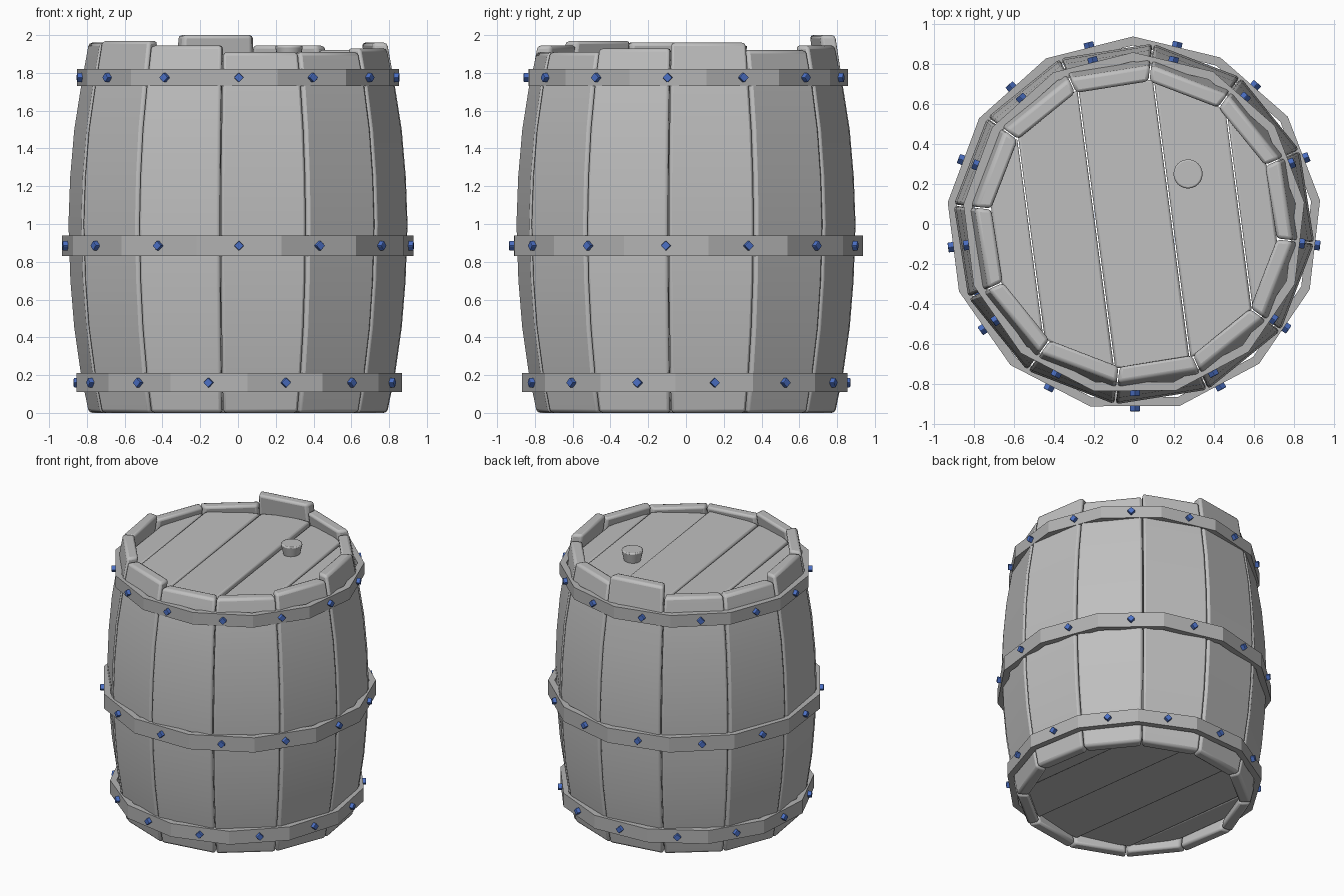
import bpy, bmesh, math
from mathutils import Matrix, Vector

old = bpy.data.objects.get("Cube")
if old:
    bpy.data.objects.remove(old, do_unlink=True)


def material(name, rgb):
    m = bpy.data.materials.new(name)
    m.use_nodes = True
    m.diffuse_color = (*rgb, 1)
    bsdf = next(n for n in m.node_tree.nodes if n.type == "BSDF_PRINCIPLED")
    bsdf.inputs["Base Color"].default_value = (*rgb, 1)
    return m


WOOD = material("grey_wood", (0.52, 0.52, 0.52))
BAND = material("grey_band", (0.45, 0.45, 0.45))
BLUE = material("blue_rivet", (0.07, 0.16, 0.55))


def finish(name, bm, mat, bevel=0, smooth=None):
    bmesh.ops.recalc_face_normals(bm, faces=bm.faces)
    me = bpy.data.meshes.new(name)
    bm.to_mesh(me)
    bm.free()
    me.materials.append(mat)
    ob = bpy.data.objects.new(name, me)
    bpy.context.collection.objects.link(ob)
    if bevel:
        mod = ob.modifiers.new("soft_edges", "BEVEL")
        mod.width, mod.segments = bevel, 2
        mod.limit_method, mod.angle_limit = "ANGLE", math.radians(50)
    if smooth:
        bpy.ops.object.select_all(action="DESELECT")
        ob.select_set(True)
        bpy.context.view_layer.objects.active = ob
        bpy.ops.object.shade_smooth_by_angle(angle=math.radians(smooth))
    return ob


def loft(bm, rings):
    """Closed solid through matching rings of points."""
    rows = [[bm.verts.new(p) for p in ring] for ring in rings]
    n = len(rows[0])
    for a, b in zip(rows, rows[1:]):
        for i in range(n):
            j = (i + 1) % n
            bm.faces.new((a[i], a[j], b[j], b[i]))
    bm.faces.new(rows[0])
    bm.faces.new(rows[-1])


# Staves: bulging boards of uneven height around the barrel
STAVES = 12
TOPS = [1.96, 1.92, 1.945, 2.0, 1.92, 1.92, 1.96, 1.97, 1.945, 1.91, 1.91, 1.93]
BULGE = [(0, 0.77), (0.2, 0.81), (0.45, 0.845), (0.7, 0.865), (1.0, 0.875),
         (1.25, 0.866), (1.5, 0.845), (1.73, 0.81)]
THICK = 0.08
half = math.tan(math.pi / STAVES)
for k, top in enumerate(TOPS):
    bm = bmesh.new()
    rings = []
    for z, r in BULGE + [(top, 0.77)]:
        inner = r - THICK
        wo, wi = r * half - 0.003, inner * half - 0.003
        rings.append([(r, -wo, z), (r, wo, z), (inner, wi, z), (inner, -wi, z)])
    loft(bm, rings)
    bm.transform(Matrix.Rotation(math.radians(9) + k * math.tau / STAVES, 4, "Z"))
    finish(f"stave_{k + 1}", bm, WOOD, bevel=0.018, smooth=50)


# Lid and base: five boards each, cut to a circle and slightly rolled
def boards(name, z, thick, rolls):
    edges = [-0.70, -0.52, -0.19, 0.19, 0.53, 0.70]
    R = 0.725
    for i, roll in enumerate(rolls):
        a, b = edges[i] + 0.003, edges[i + 1] - 0.003
        us = [a + (b - a) * t / 4 for t in range(5)]
        outline = [(u, math.sqrt(R * R - u * u)) for u in us]
        outline += [(u, -v) for u, v in reversed(outline)]
        mid = (a + b) / 2
        bm = bmesh.new()
        loft(bm, [[(u, v, z + h + (u - mid) * roll) for u, v in outline]
                  for h in (0, thick)])
        bm.transform(Matrix.Rotation(math.radians(7.5), 4, "Z"))
        finish(f"{name}_{i + 1}", bm, WOOD, bevel=0.012, smooth=50)


boards("lid_board", 1.81, 0.06, [0.06, -0.07, 0.05, 0.07, -0.06])
boards("base_board", 0.06, 0.06, [-0.07, 0.08, 0.08, 0.08, 0.06])

# Stopper on the lid
bm = bmesh.new()
bmesh.ops.create_cone(bm, cap_ends=True, segments=24, radius1=0.055, radius2=0.075,
                      depth=0.09, matrix=Matrix.Translation((0.27, 0.25, 1.9)))
finish("stopper", bm, WOOD, bevel=0.01, smooth=50)

# Hoops: thirteen-sided bands, with one rivet in the middle of each side
SIDES = 13
step = math.tau / SIDES
for name, z0, z1, r, start in (("lower", 0.11, 0.21, 0.87, -100.5),
                               ("middle", 0.83, 0.94, 0.937, -89.7),
                               ("upper", 1.73, 1.82, 0.858, -89.7)):
    first = math.radians(start)
    bm = bmesh.new()
    section = [(r - 0.045, z0), (r, z0), (r, z1), (r - 0.045, z1)]
    loops = []
    for k in range(SIDES):
        a = first + (k + 0.5) * step
        loops.append([bm.verts.new((q * math.cos(a), q * math.sin(a), z))
                      for q, z in section])
    for k in range(SIDES):
        a, b = loops[k], loops[(k + 1) % SIDES]
        for i in range(4):
            j = (i + 1) % 4
            bm.faces.new((a[i], b[i], b[j], a[j]))
    finish(f"{name}_hoop", bm, BAND)

    bm = bmesh.new()
    flat = r * math.cos(step / 2)
    for k in range(SIDES):
        place = (Matrix.Rotation(first + k * step, 4, "Z")
                 @ Matrix.Translation(Vector((flat + 0.008, 0, (z0 + z1) / 2)))
                 @ Matrix.Rotation(math.pi / 4, 4, "X"))
        bmesh.ops.create_cube(bm, size=0.037, matrix=place)
    finish(f"{name}_rivets", bm, BLUE, bevel=0.004)
